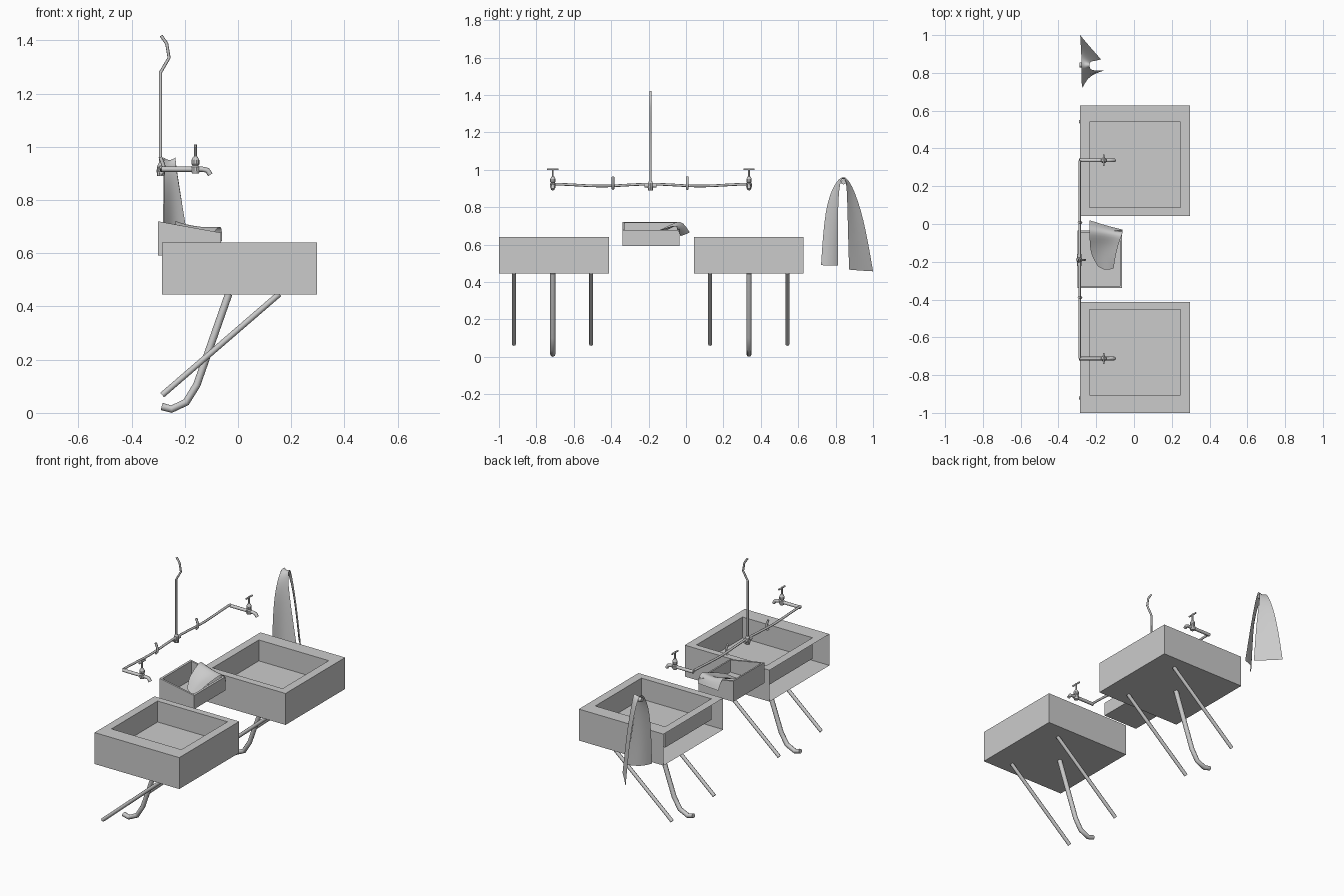
import bpy, bmesh, math
from mathutils import Vector

if "Cube" in bpy.data.objects:
    bpy.data.objects.remove(bpy.data.objects["Cube"])


def mesh_obj(name, verts, faces):
    me = bpy.data.meshes.new(name)
    me.from_pydata(verts, [], faces)
    bm = bmesh.new()
    bm.from_mesh(me)
    bmesh.ops.recalc_face_normals(bm, faces=bm.faces)
    bm.to_mesh(me)
    bm.free()
    ob = bpy.data.objects.new(name, me)
    bpy.context.collection.objects.link(ob)
    return ob


def tube(name, pts, r, res=2):
    cu = bpy.data.curves.new(name, 'CURVE')
    cu.dimensions = '3D'
    cu.bevel_depth = r
    cu.bevel_resolution = res
    cu.use_fill_caps = True
    sp = cu.splines.new('POLY')
    sp.points.add(len(pts) - 1)
    for p, co in zip(sp.points, pts):
        p.co = (*co, 1)
    ob = bpy.data.objects.new(name, cu)
    bpy.context.collection.objects.link(ob)
    return ob


def lathe(name, x, y, profile, n=10):
    verts, faces = [], []
    for r, z in profile:
        for i in range(n):
            a = 2 * math.pi * i / n
            verts.append((x + r * math.cos(a), y + r * math.sin(a), z))
    for k in range(len(profile) - 1):
        for i in range(n):
            j = (i + 1) % n
            faces.append((k * n + i, k * n + j, k * n + n + j, k * n + n + i))
    faces.append(tuple(range(n)))
    faces.append(tuple(range(len(verts) - n, len(verts))))
    return mesh_obj(name, verts, faces)


def cloth(name, rows):
    w = len(rows[0])
    faces = [(r * w + c, r * w + c + 1, r * w + w + c + 1, r * w + w + c)
             for r in range(len(rows) - 1) for c in range(w - 1)]
    ob = mesh_obj(name, [p for row in rows for p in row], faces)
    for p in ob.data.polygons:
        p.use_smooth = True
    m = ob.modifiers.new('soften', 'SUBSURF')
    m.levels = m.render_levels = 2
    m.boundary_smooth = 'PRESERVE_CORNERS'
    return ob


def rect(x0, x1, y0, y1, z):
    return [(x0, y0, z), (x1, y0, z), (x1, y1, z), (x0, y1, z)]


def sink(name, y0, y1, iy0, iy1):
    # shell with basin, open against the wall
    v = (rect(-.285, .297, y0, y1, .445) + rect(-.285, .297, y0, y1, .64)
         + rect(-.235, .245, iy0, iy1, .64) + rect(-.235, .245, iy0, iy1, .51))
    f = [(0, 1, 2, 3), (12, 13, 14, 15)]
    for k in (0, 4, 8):
        for i in range(4):
            if k == 0 and i == 3:
                continue
            j = (i + 1) % 4
            f.append((k + i, k + j, k + 4 + j, k + 4 + i))
    mesh_obj(name, v, f)


# sinks, struts, drains and taps
for side, y0, y1, iy0, iy1, yc in (('left', -1, -.412, -.905, -.453, -.712),
                                   ('right', .042, .627, .087, .54, .337)):
    sink(side + '_sink', y0, y1, iy0, iy1)
    for dy in (-.208, .205):
        tube(side + '_strut', [(.155, yc + dy, .447), (-.285, yc + dy, .067)], .011)
    tube(side + '_drain', [(-.035, yc, .447), (-.155, yc, .105), (-.195, yc, .04),
                           (-.25, yc, .014), (-.287, yc, .024)], .014)
    tube(side + '_tap_spout', [(-.288, yc, .916), (-.135, yc, .916), (-.115, yc, .912),
                               (-.104, yc, .895)], .01)
    lathe(side + '_tap_valve', -.16, yc,
          [(.013, .9), (.016, .91), (.016, .925), (.011, .93), (.015, .935), (.015, .95),
           (.009, .962), (.005, .965), (.005, 1.008)])
    tube(side + '_tap_handle', [(-.16, yc - .03, 1.003), (-.16, yc + .03, 1.003)], .005)

# supply pipe with slight sag
tube('supply_pipe', [(-.288, -.712 + 1.049 * i / 24,
                      .918 + .005 * math.cos(i / 24 * 4 * math.pi)) for i in range(25)], .007)
tube('riser_pipe', [(-.291, -.19, .9), (-.291, -.19, 1.28), (-.259, -.19, 1.335),
                    (-.268, -.19, 1.388), (-.289, -.19, 1.418)], .006)
tube('pipe_joint', [(-.29, -.222, .915), (-.29, -.158, .915)], .011)
lathe('joint_collar', -.29, -.19, [(.014, .89), (.016, .91), (.013, .93), (.008, .94)])
for y in (-.39, .007):
    tube('pipe_clip', [(-.292, y, .897), (-.28, y, .91), (-.28, y, .93), (-.292, y, .962)], .007)

# open tray with sloped sides
ya, yb, t = -.34, -.035, .012
outer_lo = rect(-.3, -.063, ya, yb, .592)
outer_hi = [(x, y, .72 if x < -.2 else .677) for x, y, z in outer_lo]
inner = rect(-.3 + t, -.063 - t, ya + t, yb - t, 0)
inner_hi = [(x, y, .718 if x < -.2 else .679) for x, y, z in inner]
inner_lo = [(x, y, .604) for x, y, z in inner]
tf = [(0, 1, 2, 3), (12, 13, 14, 15)]
for k in (0, 4, 8):
    tf += [(k + i, k + (i + 1) % 4, k + 4 + (i + 1) % 4, k + 4 + i) for i in range(4)]
mesh_obj('tray', outer_lo + outer_hi + inner_hi + inner_lo, tf)

# rag draped over the tray edge
cloth('tray_rag', [
    [(-.235, .02, .665), (-.15, -.008, .652), (-.06, -.03, .645)],
    [(-.235, -.025, .738), (-.16, -.035, .718), (-.06, -.05, .71)],
    [(-.235, -.09, .70), (-.16, -.10, .665), (-.082, -.10, .69)],
    [(-.23, -.16, .67), (-.165, -.17, .64), (-.10, -.18, .665)],
    [(-.19, -.225, .64), (-.15, -.248, .625), (-.108, -.235, .64)]])

# towel folded over a wall hook
cloth('towel', [
    [(-.272, .722, .49), (-.24, .785, .487), (-.16, .812, .487)],
    [(-.278, .742, .8), (-.245, .79, .8), (-.213, .811, .8)],
    [(-.278, .795, .93), (-.255, .81, .938), (-.235, .822, .935)],
    [(-.28, .842, .975), (-.26, .842, .95), (-.235, .842, .972)],
    [(-.278, .885, .93), (-.255, .872, .938), (-.235, .86, .935)],
    [(-.282, .95, .75), (-.245, .90, .75), (-.202, .864, .75)],
    [(-.285, 1.0, .457), (-.24, .945, .46), (-.175, .872, .466)]])
tube('towel_hook', [(-.288, .842, .935), (-.24, .842, .935)], .014)
